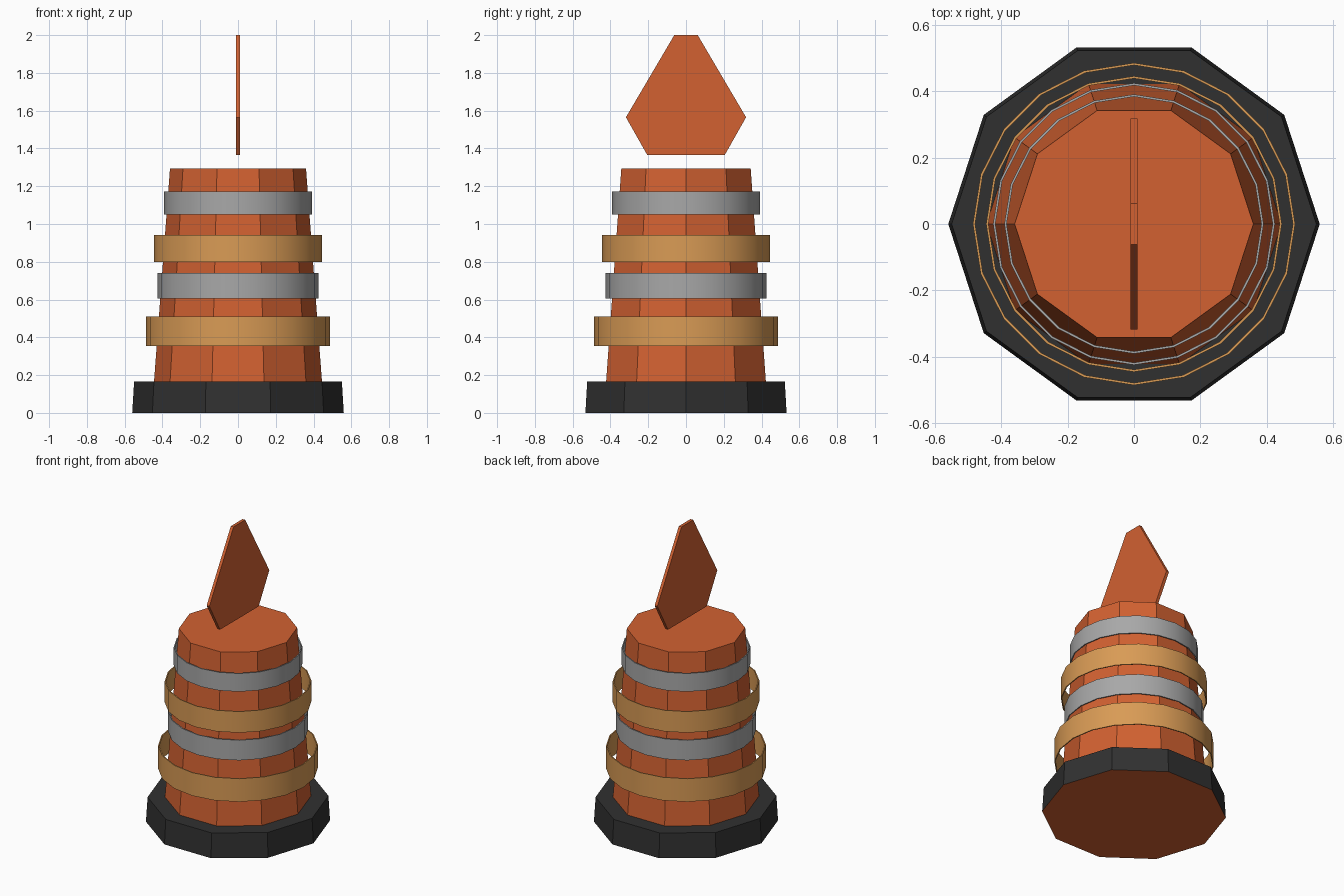
import bpy, bmesh, math

if "Cube" in bpy.data.objects:
    bpy.data.objects.remove(bpy.data.objects["Cube"])


def material(name, rgb):
    m = bpy.data.materials.new(name)
    m.diffuse_color = (*rgb, 1)
    m.use_nodes = True
    m.node_tree.nodes["Principled BSDF"].inputs["Base Color"].default_value = m.diffuse_color
    return m


ORANGE = material("burnt_orange", (0.645, 0.120, 0.031))
GOLD = material("tan_gold", (0.694, 0.328, 0.091))
GREY = material("steel_grey", (0.392, 0.392, 0.392))
BLACK = material("charcoal", (0.030, 0.030, 0.030))


def finish(bm, name, *mats):
    bmesh.ops.recalc_face_normals(bm, faces=bm.faces)
    mesh = bpy.data.meshes.new(name)
    bm.to_mesh(mesh)
    bm.free()
    for m in mats:
        mesh.materials.append(m)
    obj = bpy.data.objects.new(name, mesh)
    bpy.context.collection.objects.link(obj)
    return obj


def revolve(name, profile, sides, *mats, closed=False):
    """Sweep an (r, z) profile round z; open profiles get end caps."""
    bm = bmesh.new()
    rings = [[bm.verts.new((r * math.cos(2 * math.pi * i / sides),
                            r * math.sin(2 * math.pi * i / sides), z))
              for i in range(sides)] for r, z in profile]
    pairs = list(zip(rings, rings[1:]))
    if closed:
        pairs.append((rings[-1], rings[0]))
    else:
        bm.faces.new(rings[0])
        bm.faces.new(rings[-1])
    for a, b in pairs:
        for i in range(sides):
            j = (i + 1) % sides
            bm.faces.new((a[i], a[j], b[j], b[i]))
    return finish(bm, name, *mats)


# Ten-sided base with an orange underside
base = revolve("base", [(0.56, 0), (0.55, 0.165)], 10, BLACK, ORANGE)
for f in base.data.polygons:
    f.material_index = int(f.normal.z < -0.9)

# Tapered ten-sided body
revolve("body", [(0.445, 0.16), (0.36, 1.295)], 10, ORANGE)

# Thin smooth hoops around the body
for name, r, z0, z1, mat in (("lower_gold_band", 0.486, 0.355, 0.51, GOLD),
                             ("lower_grey_band", 0.425, 0.605, 0.74, GREY),
                             ("upper_gold_band", 0.446, 0.80, 0.942, GOLD),
                             ("upper_grey_band", 0.391, 1.05, 1.172, GREY)):
    ri = r - 0.007
    band = revolve(name, [(r, z0), (r, z1), (ri, z1), (ri, z0)], 20, mat, closed=True)
    bpy.ops.object.select_all(action='DESELECT')
    bpy.context.view_layer.objects.active = band
    band.select_set(True)
    bpy.ops.object.shade_smooth_by_angle(angle=math.radians(30))

# Flat six-sided fin standing above the body
half = [(0.205, 1.365), (0.318, 1.565), (0.062, 2.0)]
outline = half + [(-y, z) for y, z in reversed(half)]
bm = bmesh.new()
face = bm.faces.new([bm.verts.new((-0.01, y, z)) for y, z in outline])
ext = bmesh.ops.extrude_face_region(bm, geom=[face])
bmesh.ops.translate(bm, vec=(0.02, 0, 0),
                    verts=[v for v in ext["geom"] if isinstance(v, bmesh.types.BMVert)])
finish(bm, "top_fin", ORANGE)
